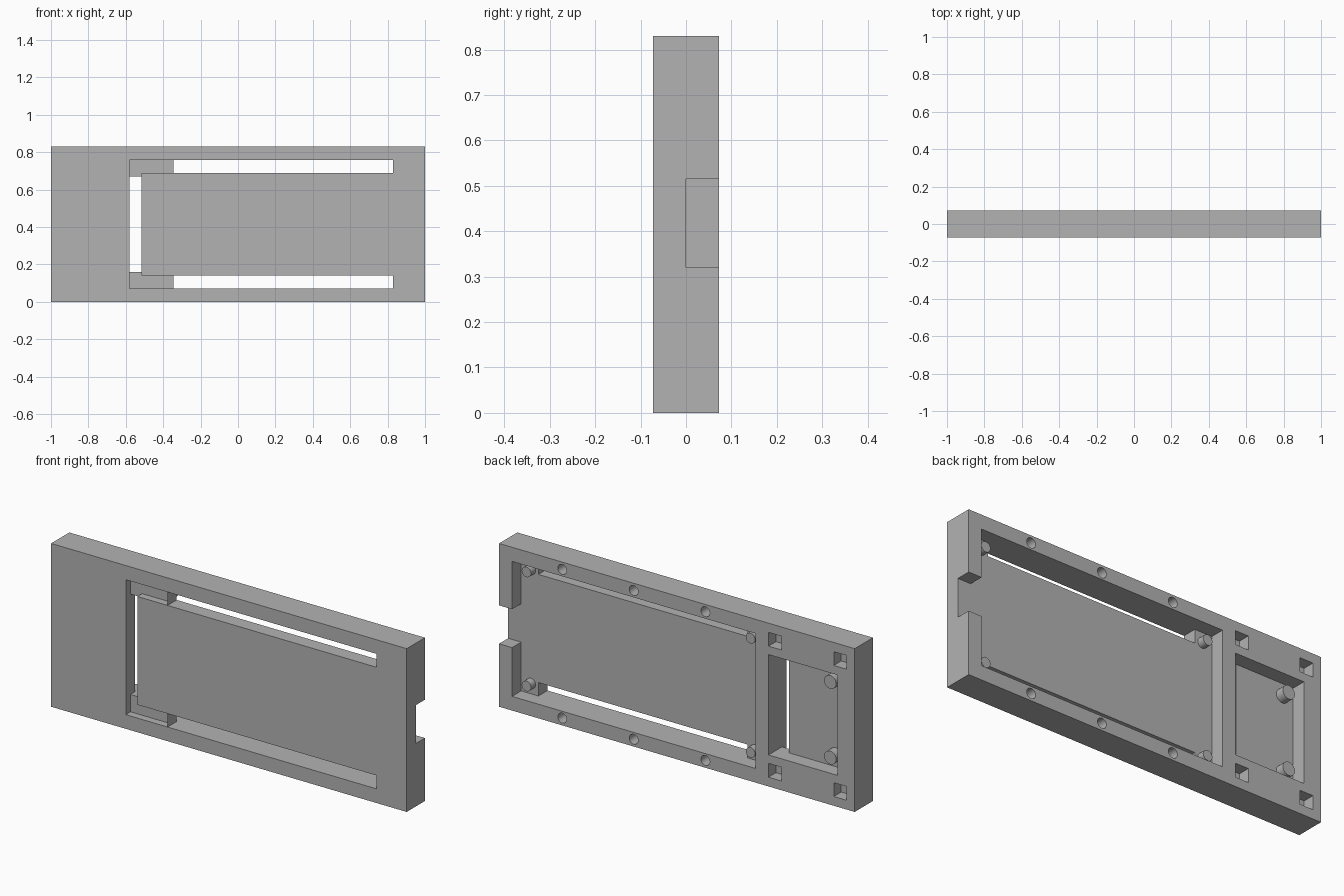
import bpy
import math

old = bpy.data.objects.get("Cube")
if old:
    bpy.data.objects.remove(old, do_unlink=True)

W, D, H = 2.0, 0.146, 0.83
BACK, FRONT = D / 2, -D / 2
MID = H / 2

grey = bpy.data.materials.new("plain_grey")
grey.use_nodes = True
colour = (0.45, 0.45, 0.45, 1)
grey.diffuse_color = colour
grey.node_tree.nodes["Principled BSDF"].inputs["Base Color"].default_value = colour


def box(name, x0, x1, y0, y1, z0, z1):
    bpy.ops.mesh.primitive_cube_add(
        size=1, location=((x0 + x1) / 2, (y0 + y1) / 2, (z0 + z1) / 2))
    ob = bpy.context.object
    ob.name = name
    ob.scale = (x1 - x0, y1 - y0, z1 - z0)
    bpy.ops.object.transform_apply(location=True, rotation=True, scale=True)
    return ob


def rod(name, x, z, r, y0, y1):
    bpy.ops.mesh.primitive_cylinder_add(
        vertices=32, radius=r, depth=y1 - y0,
        location=(x, (y0 + y1) / 2, z), rotation=(math.pi / 2, 0, 0))
    ob = bpy.context.object
    ob.name = name
    bpy.ops.object.transform_apply(location=True, rotation=True, scale=True)
    return ob


def cut(target, cutter):
    cutter.hide_render = True
    bpy.context.view_layer.objects.active = target
    mod = target.modifiers.new("cut", "BOOLEAN")
    mod.operation = "DIFFERENCE"
    mod.solver = "EXACT"
    mod.object = cutter
    bpy.ops.object.modifier_apply(modifier=mod.name)
    bpy.data.objects.remove(cutter, do_unlink=True)


def finish(ob):
    ob.data.materials.clear()
    ob.data.materials.append(grey)
    bpy.ops.object.select_all(action="DESELECT")
    ob.select_set(True)
    bpy.context.view_layer.objects.active = ob
    bpy.ops.object.shade_smooth_by_angle(angle=math.radians(30))


def mirrored(z0, z1):
    """A height range and its copy mirrored about mid height."""
    return ((z0, z1), (H - z1, H - z0))


frame = box("frame", -W / 2, W / 2, FRONT, BACK, 0, H)
OUT = 0.05
LOW, SLOT = 0.072, 0.14
SLOT_END, SLOT_START, PANEL = 0.83, -0.58, -0.515
STEP = -0.345

# Rear pockets and the side notch that opens into the larger one
cut(frame, box("large_pocket", -0.442, 0.927, 0, BACK + OUT, LOW, H - LOW))
cut(frame, box("small_pocket", -0.904, PANEL, 0, BACK + OUT, 0.16, H - 0.16))
cut(frame, box("side_notch", 0.9, 1 + OUT, 0, BACK + OUT, 0.32, 0.515))

# Long through slots above and below the panel, with shallow ends
for z0, z1 in mirrored(LOW, SLOT):
    cut(frame, box("long_slot", STEP, SLOT_END, FRONT - OUT, 0.02, z0, z1))
    cut(frame, box("shallow_slot", SLOT_START, STEP, FRONT - OUT, -0.035, z0, z1))

# Upright slot, open through to the small pocket
cut(frame, box("upright_recess", SLOT_START, PANEL, FRONT - OUT, -0.035, LOW, H - LOW))
cut(frame, box("upright_slot", SLOT_START, PANEL, FRONT - OUT, 0.02, 0.16, H - 0.16))

# Square sockets and round holes in the rear rim
for z0, z1 in mirrored(0.047, 0.117):
    for x in (-0.588, -0.955):
        cut(frame, box("square_socket", x, x + 0.073, 0.013, BACK + OUT, z0, z1))
for x in (0.645, 0.243, -0.16):
    for z in (0.037, H - 0.037):
        cut(frame, rod("round_hole", x, z, 0.025, 0.013, BACK + OUT))
finish(frame)

# Support pegs standing on the pocket floors
for x, dz, r, top in ((0.872, 0.29, 0.026, 0.037),
                      (-0.388, 0.29, 0.026, 0.037),
                      (-0.842, 0.192, 0.034, 0.045)):
    for side, label in ((1, "upper"), (-1, "lower")):
        finish(rod(label + "_support_peg", x, MID + side * dz, r, -0.01, top))
